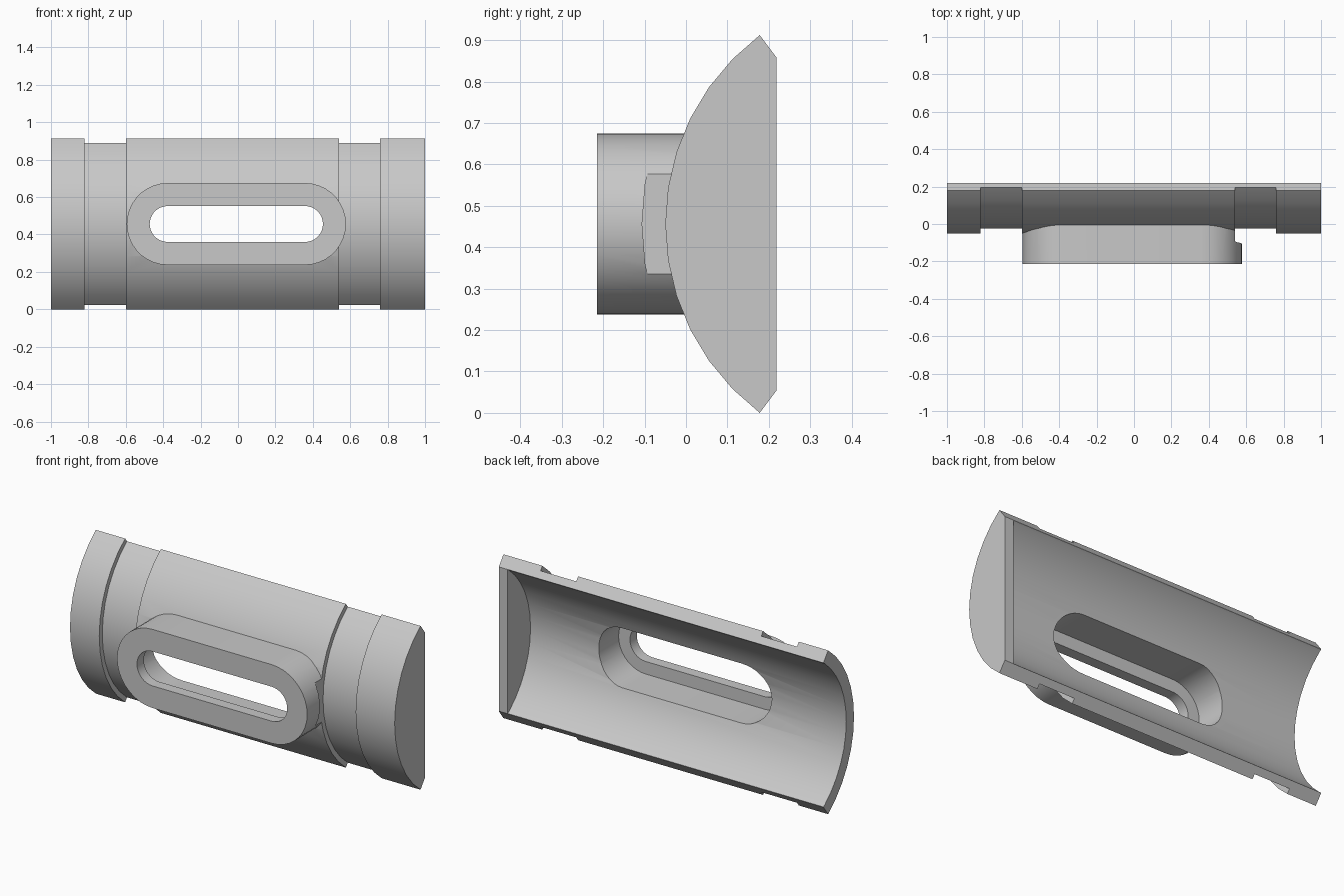
import bpy, bmesh
from math import sin, cos, pi, radians

if "Cube" in bpy.data.objects:
    bpy.data.objects.remove(bpy.data.objects["Cube"], do_unlink=True)

AXIS_Y, AXIS_Z = 0.52, 0.456      # centre of the curved shell
EDGE = radians(53.13)             # half angle of the shell
R_OUT, R_IN, R_GROOVE = 0.57, 0.502, 0.543
SLOT_X, SLOT_HALF = -0.009, 0.367  # middle and half spacing of the slot ends

grey = bpy.data.materials.new("plain_grey")
grey.use_nodes = True
grey.diffuse_color = (0.58, 0.58, 0.58, 1)
grey.node_tree.nodes["Principled BSDF"].inputs["Base Color"].default_value = grey.diffuse_color


def prism(name, base, offset):
    """Solid made by sweeping a closed outline along an offset."""
    bm = bmesh.new()
    face = bm.faces.new([bm.verts.new(p) for p in base])
    swept = bmesh.ops.extrude_face_region(bm, geom=[face], use_keep_orig=True)
    moved = [v for v in swept["geom"] if isinstance(v, bmesh.types.BMVert)]
    bmesh.ops.translate(bm, verts=moved, vec=offset)
    bmesh.ops.recalc_face_normals(bm, faces=bm.faces)
    mesh = bpy.data.meshes.new(name)
    bm.to_mesh(mesh)
    bm.free()
    mesh.materials.append(grey)
    obj = bpy.data.objects.new(name, mesh)
    bpy.context.collection.objects.link(obj)
    return obj


def arc(x, radius, half, steps):
    angles = [half * (2 * i / steps - 1) for i in range(steps + 1)]
    return [(x, AXIS_Y - radius * cos(a), AXIS_Z + radius * sin(a)) for a in angles]


def stadium(name, radius, y0, y1, steps=18):
    """Long rounded block running along x."""
    outline = []
    for side in (1, -1):
        for i in range(steps + 1):
            a = pi * i / steps - pi / 2
            outline.append((SLOT_X + side * (SLOT_HALF + radius * cos(a)), y0,
                            AXIS_Z + side * radius * sin(a)))
    return prism(name, outline, (0, y1 - y0, 0))


def combine(target, tool, operation):
    """Apply a boolean and discard the tool."""
    tool.hide_render = True
    mod = target.modifiers.new(operation.lower(), "BOOLEAN")
    mod.operation = operation
    mod.solver = "EXACT"
    mod.object = tool
    bpy.context.view_layer.objects.active = target
    bpy.ops.object.modifier_apply(modifier=mod.name)
    bpy.data.objects.remove(tool, do_unlink=True)


# Curved body with radial edges, hollowed from the back, closed at the +x end
rim = arc(-1, R_IN, EDGE, 1)
body = prism("curved_housing", arc(-1, R_OUT, EDGE, 12) + rim[::-1], (2, 0, 0))
hollow = prism("hollow_cutter", arc(-1.1, R_IN, radians(60), 14), (2.045, 0, 0))
combine(body, hollow, "DIFFERENCE")

# Raised boss around the slot
combine(body, stadium("slot_boss", 0.219, -0.215, 0.012), "UNION")

# Two outer grooves, one of which undercuts the boss end
for start in (-0.82, 0.54):
    wide = radians(62)
    ring = arc(start, R_GROOVE, wide, 14) + arc(start, 0.626, wide, 14)[::-1]
    combine(body, prism("groove_cutter", ring, (0.22, 0, 0)), "DIFFERENCE")

# Pocket from behind, leaving a lip around the narrower through slot
combine(body, stadium("pocket_cutter", 0.166, -0.155, 0.3), "DIFFERENCE")
combine(body, stadium("slot_cutter", 0.096, -0.3, 0.3), "DIFFERENCE")

# Smooth curves, sharp edges
bpy.ops.object.select_all(action="DESELECT")
body.select_set(True)
bpy.context.view_layer.objects.active = body
bpy.ops.object.shade_smooth_by_angle(angle=radians(30))
